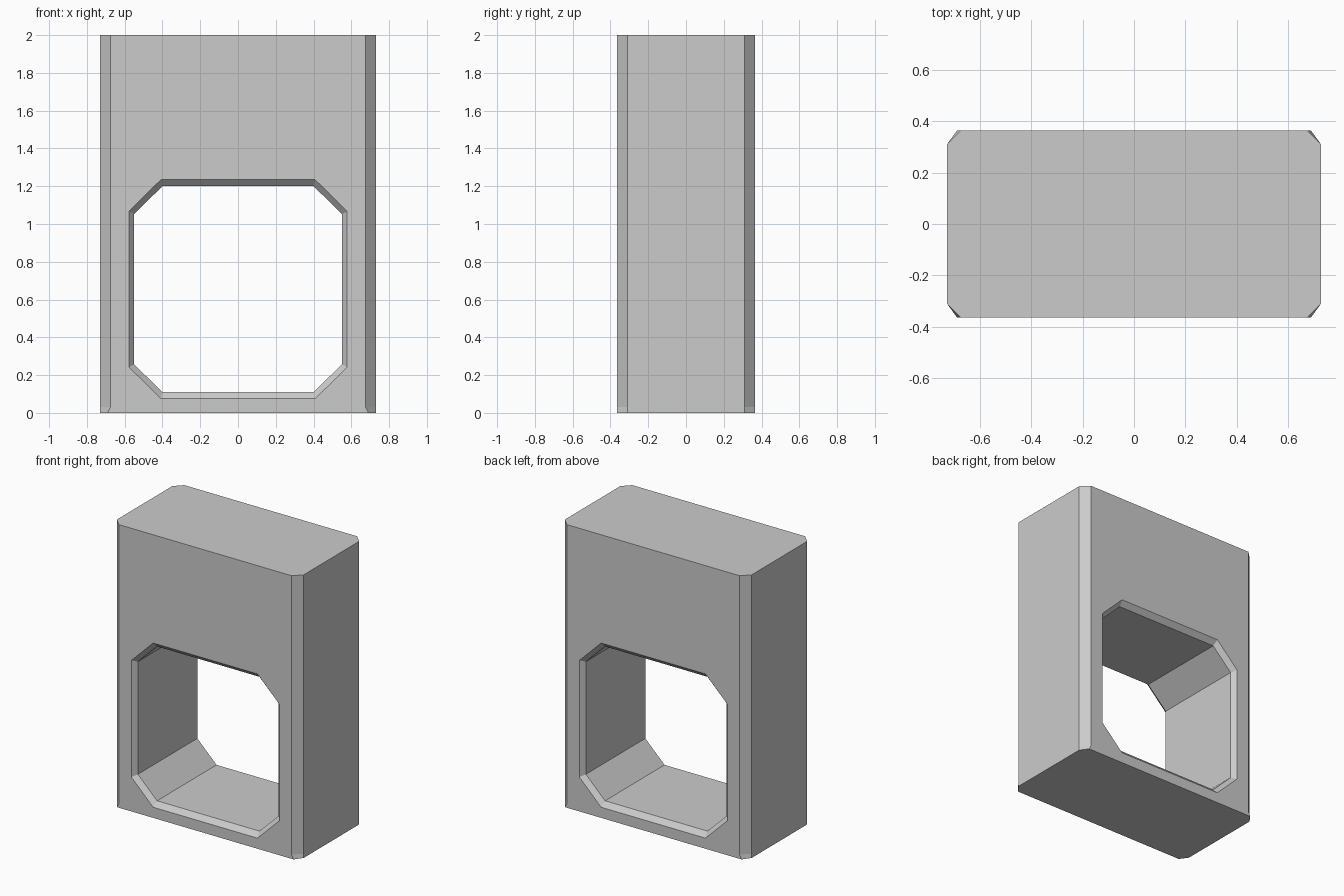
import bpy, bmesh

if "Cube" in bpy.data.objects:
    bpy.data.objects.remove(bpy.data.objects["Cube"])


def loft(name, rings):
    """Closed, flat-faced solid through rings of equal point count."""
    bm = bmesh.new()
    loops = [[bm.verts.new(p) for p in ring] for ring in rings]
    n = len(loops[0])
    for a, b in zip(loops, loops[1:]):
        for i in range(n):
            j = (i + 1) % n
            bm.faces.new((a[i], a[j], b[j], b[i]))
    bm.faces.new(loops[0])
    bm.faces.new(loops[-1])
    bmesh.ops.recalc_face_normals(bm, faces=bm.faces)
    mesh = bpy.data.meshes.new(name)
    bm.to_mesh(mesh)
    bm.free()
    obj = bpy.data.objects.new(name, mesh)
    bpy.context.collection.objects.link(obj)
    return obj


def octagon(hx, hy, cx, cy):
    """Chamfered rectangle; cx and cy are where the chamfers start."""
    return [(hx, -cy), (hx, cy), (cx, hy), (-cx, hy),
            (-hx, cy), (-hx, -cy), (-cx, -hy), (cx, -hy)]


# Block with chamfered upright edges, the chamfers narrowing at the foot
HX, HY = 0.73, 0.365
block = loft("block", [
    [(x, y, z) for x, y in octagon(HX, HY, cx, 0.31)]
    for z, cx in ((0, 0.69), (0.03, 0.675), (2, 0.675))])

# Octagonal opening, flared at both mouths (flare continues past the faces)
MID_Z, DEPTH = 0.655, 0.033
inner = octagon(0.55, 0.545, 0.40, 0.398)
outer = octagon(0.578, 0.58, 0.408, 0.412)
flare = [(2 * xo - xi, 2 * zo - zi) for (xi, zi), (xo, zo) in zip(inner, outer)]
cutter = loft("opening_cutter", [
    [(x, y, z + MID_Z) for x, z in ring]
    for y, ring in ((-HY - DEPTH, flare), (-HY + DEPTH, inner),
                    (HY - DEPTH, inner), (HY + DEPTH, flare))])
cutter.hide_render = True

# Cut the opening and discard the cutter
cut = block.modifiers.new("opening", 'BOOLEAN')
cut.operation = 'DIFFERENCE'
cut.solver = 'EXACT'
cut.object = cutter
bpy.context.view_layer.objects.active = block
bpy.ops.object.modifier_apply(modifier=cut.name)
bpy.data.objects.remove(cutter)
